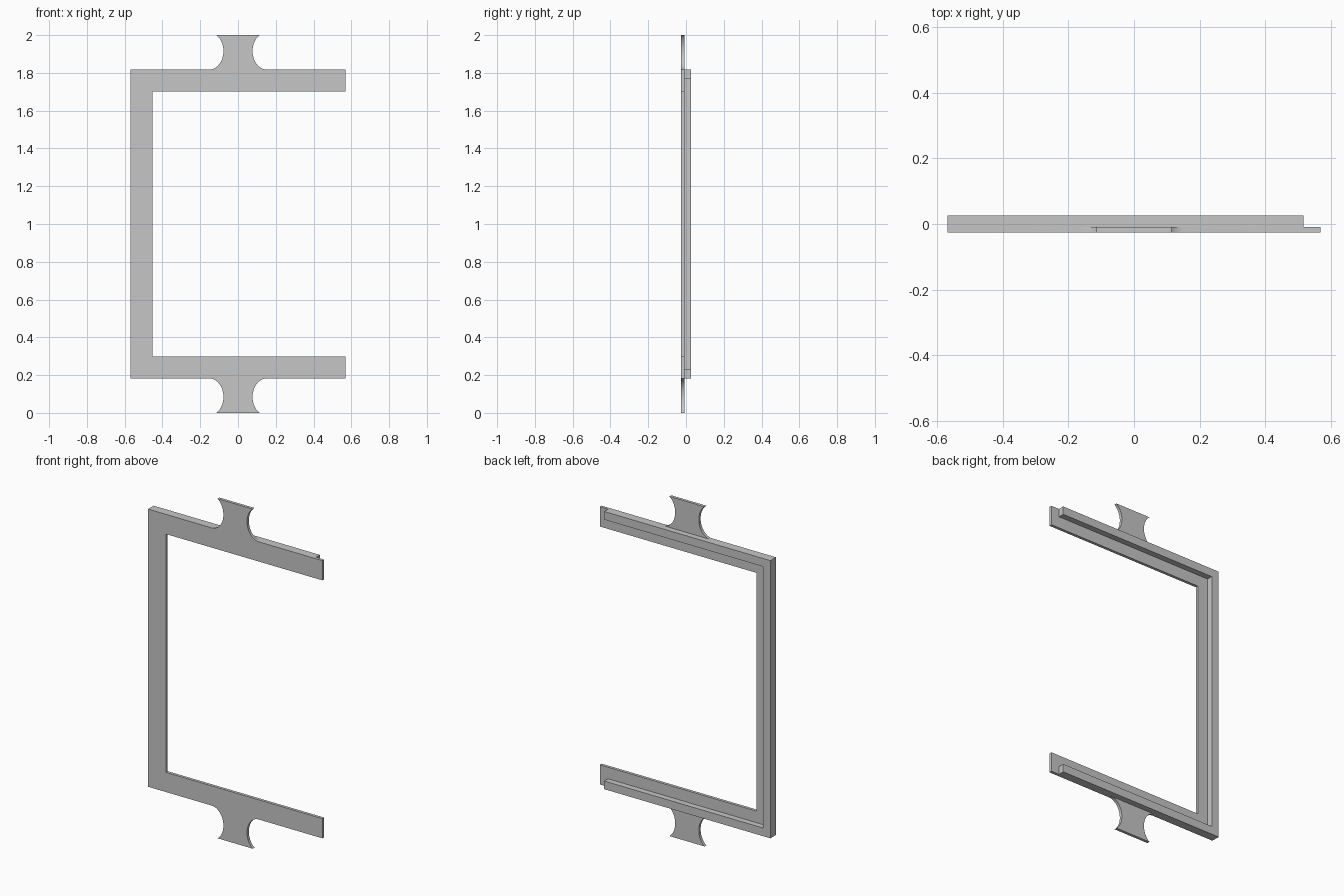
import bpy, bmesh
from math import sin, cos, pi, asin

cube = bpy.data.objects.get("Cube")
if cube:
    bpy.data.objects.remove(cube, do_unlink=True)

# Single flat grey
grey = bpy.data.materials.new("light_grey")
grey.use_nodes = True
colour = (0.565, 0.565, 0.565, 1)
grey.diffuse_color = colour
grey.node_tree.nodes["Principled BSDF"].inputs["Base Color"].default_value = colour

FRONT, STEP, BACK = -0.026, -0.009, 0.026   # depths of the plate and the rim
HALF_W, HALF_H, MID = 0.568, 0.8175, 1.0    # frame size about its mid height
SCOOP_X, SCOOP_Z = 0.076, 0.098             # radii of the scooped tab sides
TAB_X = 0.153                               # scoop centre, off the middle


def extrude(name, outline, y0, y1):
    """Solid from an x-z outline, between two depths."""
    bm = bmesh.new()
    face = bm.faces.new([bm.verts.new((x, y0, z)) for x, z in outline])
    new = bmesh.ops.extrude_face_region(bm, geom=[face])["geom"]
    for v in new:
        if isinstance(v, bmesh.types.BMVert):
            v.co.y = y1
    bmesh.ops.recalc_face_normals(bm, faces=bm.faces)
    mesh = bpy.data.meshes.new(name)
    bm.to_mesh(mesh)
    bm.free()
    mesh.materials.append(grey)
    obj = bpy.data.objects.new(name, mesh)
    bpy.context.collection.objects.link(obj)
    return obj


def c_shape(width, right, top_edge):
    """C outline, open to +x; top_edge lists extra points left to right."""
    upper = [(-HALF_W, HALF_H)] + top_edge + [(right, HALF_H), (right, HALF_H - width),
                                              (-HALF_W + width, HALF_H - width)]
    lower = [(x, -z) for x, z in reversed(upper)]
    return [(x, z + MID) for x, z in upper + lower]


# Tab edge: scoop from the frame up to the flared tip, then mirrored
tip = asin((MID - HALF_H - SCOOP_Z) / SCOOP_Z)
steps = 20
scoop = []
for i in range(steps + 1):
    a = -pi / 2 + (tip + pi / 2) * i / steps
    scoop.append((-TAB_X + SCOOP_X * cos(a), HALF_H + SCOOP_Z + SCOOP_Z * sin(a)))
tab = scoop + [(-x, z) for x, z in reversed(scoop)]

# Front plate with both tabs, and the raised rim along its outer edge
frame = extrude("frame_plate", c_shape(0.116, HALF_W, tab), FRONT, STEP)
rim = extrude("back_rim", c_shape(0.048, 0.515, []), STEP, BACK)

# Fuse the rim to the plate
union = frame.modifiers.new("fuse_rim", "BOOLEAN")
union.operation, union.solver, union.object = "UNION", "EXACT", rim
bpy.context.view_layer.objects.active = frame
frame.select_set(True)
bpy.ops.object.modifier_apply(modifier=union.name)
bpy.data.objects.remove(rim, do_unlink=True)
bpy.ops.object.shade_smooth_by_angle()
